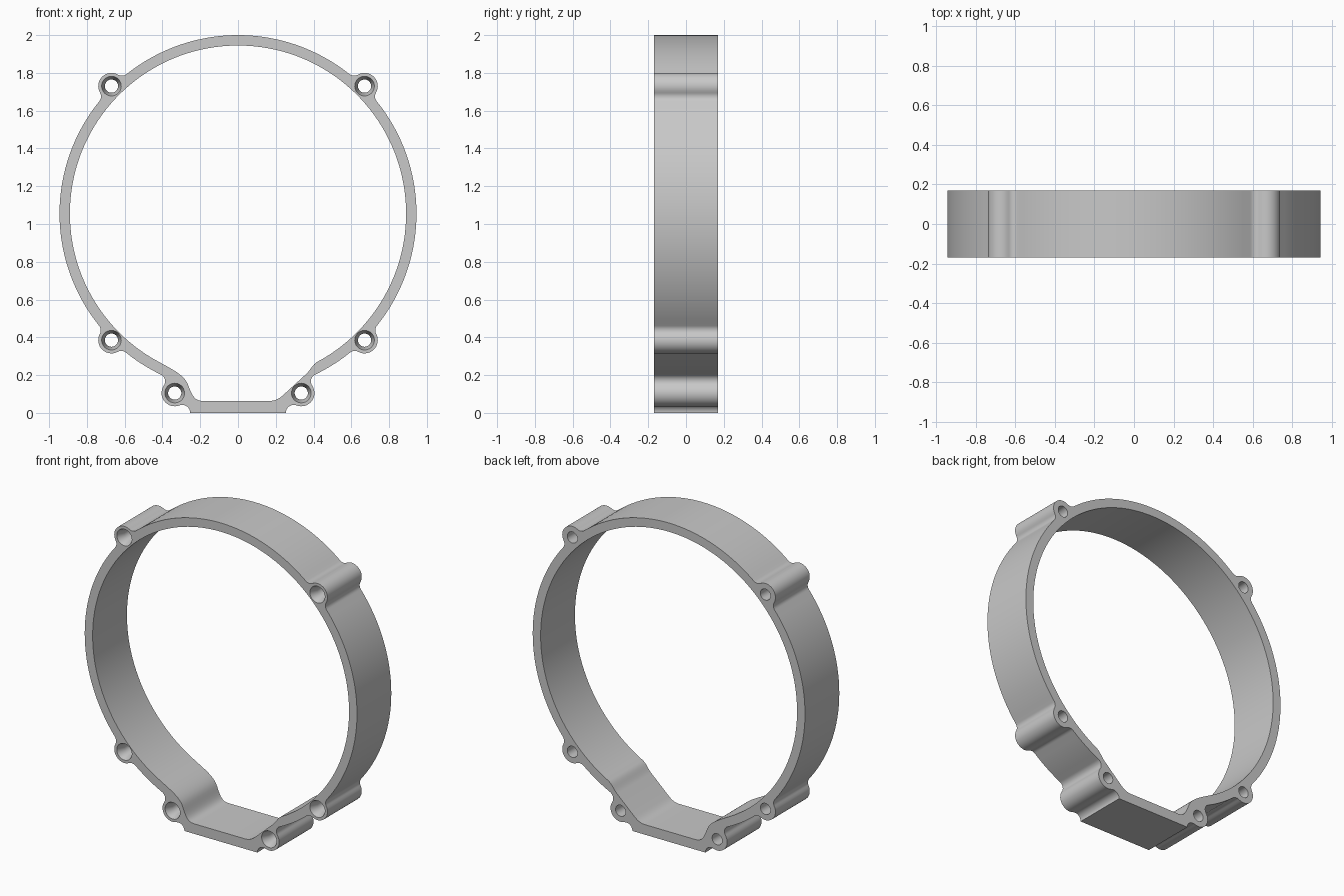
import bpy, bmesh
from math import sin, cos, acos, atan2, hypot, pi, ceil, radians
from mathutils import Vector
from mathutils.geometry import interpolate_bezier

if "Cube" in bpy.data.objects:
    bpy.data.objects.remove(bpy.data.objects["Cube"])

HALF = 0.17                      # half depth
CX, CZ = 0.0, 1.055              # ring centre
R_OUT, R_IN = 0.945, 0.89
R_BOSS, R_FILLET = 0.07, 0.04
R_SINK, R_HOLE, SINK_DEPTH = 0.052, 0.035, 0.05
BOSSES = [(0.335, 0.105), (0.67, 0.385), (0.67, 1.73)]   # right half, bottom up


def arc(c, r, a0, a1, step=radians(10)):
    n = max(2, ceil(abs(a1 - a0) / step))
    return [(c[0] + r * cos(a0 + (a1 - a0) * i / n),
             c[1] + r * sin(a0 + (a1 - a0) * i / n)) for i in range(n + 1)]


def fillet_centre(boss, side):
    """Centre of the fillet joining a boss to the ring, below or above it."""
    dx, dz = boss[0] - CX, boss[1] - CZ
    d, D, e = hypot(dx, dz), R_OUT + R_FILLET, R_BOSS + R_FILLET
    a = atan2(dz, dx) + side * acos((d * d + D * D - e * e) / (2 * d * D))
    return (CX + D * cos(a), CZ + D * sin(a))


def tangent_chain(start, circles, end):
    """Walk along touching circles; a negative radius means a hollow arc."""
    joints = [start]
    for (a, ra), (b, rb) in zip(circles, circles[1:]):
        t = abs(ra) / (abs(ra) + abs(rb))
        joints.append((a[0] + (b[0] - a[0]) * t, a[1] + (b[1] - a[1]) * t))
    joints.append(end)
    pts = []
    for (c, r), p, q in zip(circles, joints, joints[1:]):
        a0 = atan2(p[1] - c[1], p[0] - c[0])
        a1 = atan2(q[1] - c[1], q[0] - c[0])
        if r > 0:
            a1 = a0 + (a1 - a0) % (2 * pi)
        else:
            a1 = a0 - (a0 - a1) % (2 * pi)
        pts += arc(c, abs(r), a0, a1, radians(2.5 if r > 0.5 else 10))[:-1]
    return pts + [end]


def bezier(*p, n=10):
    p = [Vector((x, z, 0)) for x, z in p]
    return [(v.x, v.y) for v in interpolate_bezier(*p, n)]


# Outer outline: right half from the foot to the top, then mirrored
ring = ((CX, CZ), R_OUT)
circles = [((0.295, 0.0), -0.042)]
for i, b in enumerate(BOSSES):
    if i:
        circles.append((fillet_centre(b, -1), -R_FILLET))
    circles += [(b, R_BOSS), (fillet_centre(b, 1), -R_FILLET), ring]
half = tangent_chain((0.253, 0.0), circles, (0.0, CZ + R_OUT))
outer = half + [(-x, z) for x, z in reversed(half[:-1])]

# Inner outline: large arc, a soft shoulder on one side, a straight ramp on the other
join_x = 0.42
a = acos(join_x / R_IN)
inner = arc((CX, CZ), R_IN, -a, pi + a, radians(2.5))
inner += bezier((-join_x, 0.27), (-0.34, 0.227), (-0.285, 0.2), (-0.265, 0.15))[1:]
inner += bezier((-0.265, 0.15), (-0.245, 0.1), (-0.235, 0.063), (-0.185, 0.063))[1:]
inner += bezier((0.16, 0.063), (0.19, 0.063), (0.21, 0.068), (0.24, 0.095))
inner += bezier((0.36, 0.205), (0.385, 0.228), (0.395, 0.257), (join_x, 0.27))[:-1]

bm = bmesh.new()
front_edges, back_edges = [], []


def wall(sections):
    """Skin a closed outline through (points, y) sections and keep its end edges."""
    loops = [[bm.verts.new((x, y, z)) for x, z in pts] for pts, y in sections]
    n = len(loops[0])
    for p, q in zip(loops, loops[1:]):
        for i in range(n):
            j = (i + 1) % n
            bm.faces.new((p[i], p[j], q[j], q[i]))
    for loop, store in ((loops[0], front_edges), (loops[-1], back_edges)):
        store += [bm.edges.get((loop[i], loop[(i + 1) % n])) for i in range(n)]


wall([(outer, -HALF), (outer, HALF)])
wall([(inner, -HALF), (inner, HALF)])

# Countersunk screw holes through every boss
for bx, bz in BOSSES:
    for s in (1, -1):
        c = (s * bx, bz)
        sink = arc(c, R_SINK, 0, 2 * pi)[:-1]
        hole = arc(c, R_HOLE, 0, 2 * pi)[:-1]
        wall([(sink, -HALF), (hole, -HALF + SINK_DEPTH), (hole, HALF)])

# Flat front and back faces
for edges, ny in ((front_edges, -1), (back_edges, 1)):
    bmesh.ops.triangle_fill(bm, use_beauty=True, use_dissolve=False,
                            edges=edges, normal=(0, ny, 0))
bmesh.ops.recalc_face_normals(bm, faces=bm.faces[:])

mesh = bpy.data.meshes.new("ring_housing")
bm.to_mesh(mesh)
bm.free()
obj = bpy.data.objects.new("ring_housing", mesh)
bpy.context.collection.objects.link(obj)

grey = bpy.data.materials.new("plain_grey")
grey.use_nodes = True
colour = (0.58, 0.58, 0.58, 1)
grey.diffuse_color = colour
grey.node_tree.nodes["Principled BSDF"].inputs["Base Color"].default_value = colour
mesh.materials.append(grey)

bpy.ops.object.select_all(action="DESELECT")
obj.select_set(True)
bpy.context.view_layer.objects.active = obj
bpy.ops.object.shade_smooth_by_angle(angle=radians(30))
